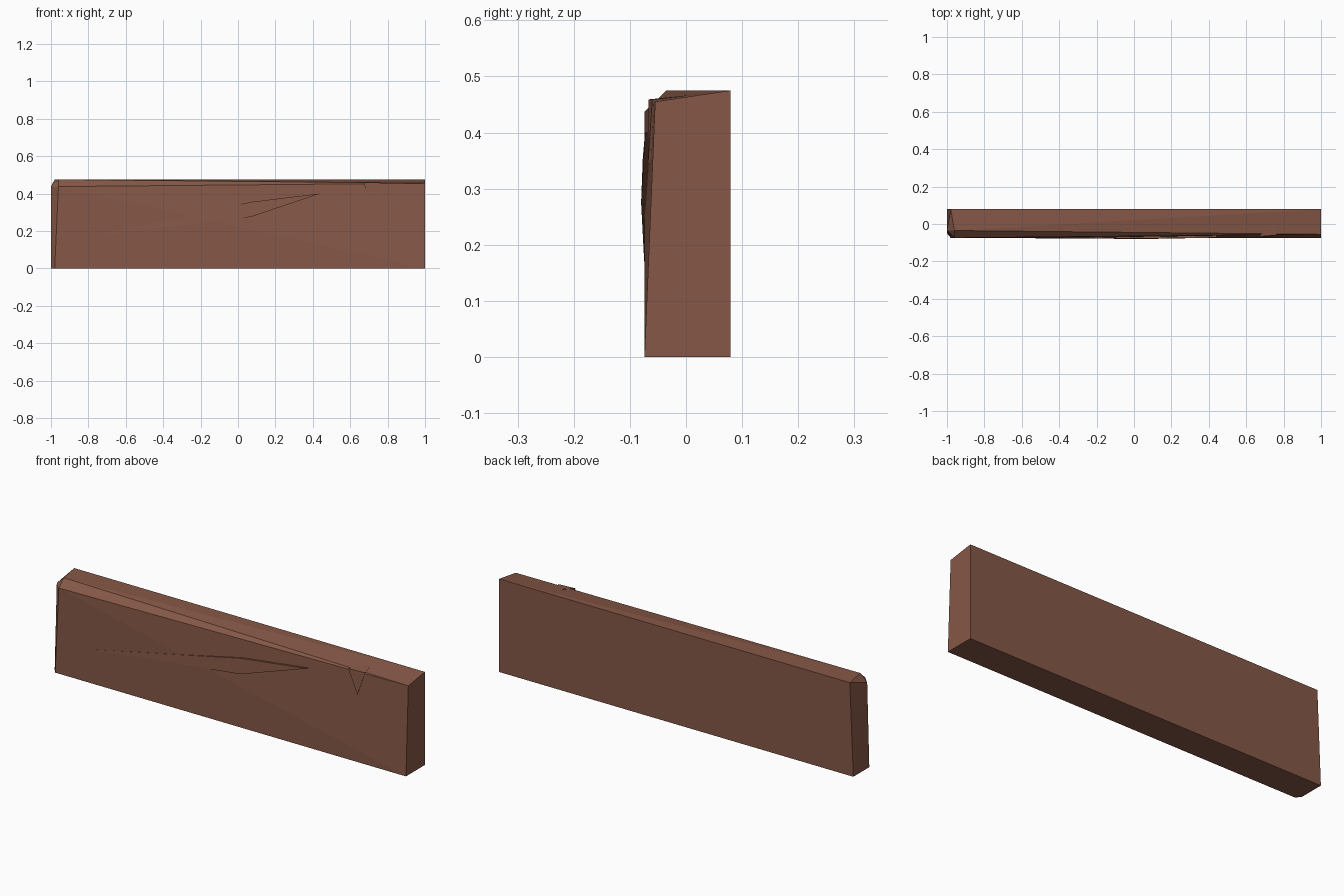
import bpy, bmesh

if "Cube" in bpy.data.objects:
    bpy.data.objects.remove(bpy.data.objects["Cube"])

wood = bpy.data.materials.new("reddish brown wood")
wood.diffuse_color = (0.24, 0.098, 0.063, 1)
wood.use_nodes = True
wood.node_tree.nodes["Principled BSDF"].inputs["Base Color"].default_value = wood.diffuse_color


def hull(name, points):
    """Flat-faced convex solid wrapped around a few corner points."""
    bm = bmesh.new()
    for p in points:
        bm.verts.new(p)
    bmesh.ops.convex_hull(bm, input=bm.verts)
    loose = [v for v in bm.verts if not v.link_faces]
    bmesh.ops.delete(bm, geom=loose, context='VERTS')
    bmesh.ops.dissolve_limit(bm, angle_limit=0.002, verts=bm.verts, edges=bm.edges)
    bmesh.ops.recalc_face_normals(bm, faces=bm.faces)
    mesh = bpy.data.meshes.new(name)
    bm.to_mesh(mesh)
    bm.free()
    mesh.materials.append(wood)
    obj = bpy.data.objects.new(name, mesh)
    bpy.context.collection.objects.link(obj)
    return obj


# Plank with worn left end, worn top front edge and sagging right corner
hull("plank", [
    (-1, 0.079, 0), (-1, -0.05, 0), (-0.98, -0.074, 0),      # left bottom
    (1, -0.074, 0), (1, 0.079, 0),                           # right bottom
    (-0.98, 0.079, 0.475), (-0.96, -0.035, 0.475),           # left top
    (-1, -0.033, 0.437), (-0.96, -0.074, 0.437),             # left chamfer
    (1, -0.055, 0.455), (1, 0.079, 0.475),                   # right top
])

# Long thin splinter raised on the front face
front = [(-0.79, -0.0745, 0.17), (0.07, -0.080, 0.275),
         (0.44, -0.073, 0.40), (0.07, -0.077, 0.355)]
hull("front_splinter", front + [(x, -0.055, z) for x, y, z in front])

# Small chip on the top front edge
hull("edge_chip", [
    (0.67, -0.067, 0.459), (0.76, -0.060, 0.459), (0.72, -0.068, 0.34),
    (0.74, 0.03, 0.469), (0.72, -0.03, 0.40),
])
